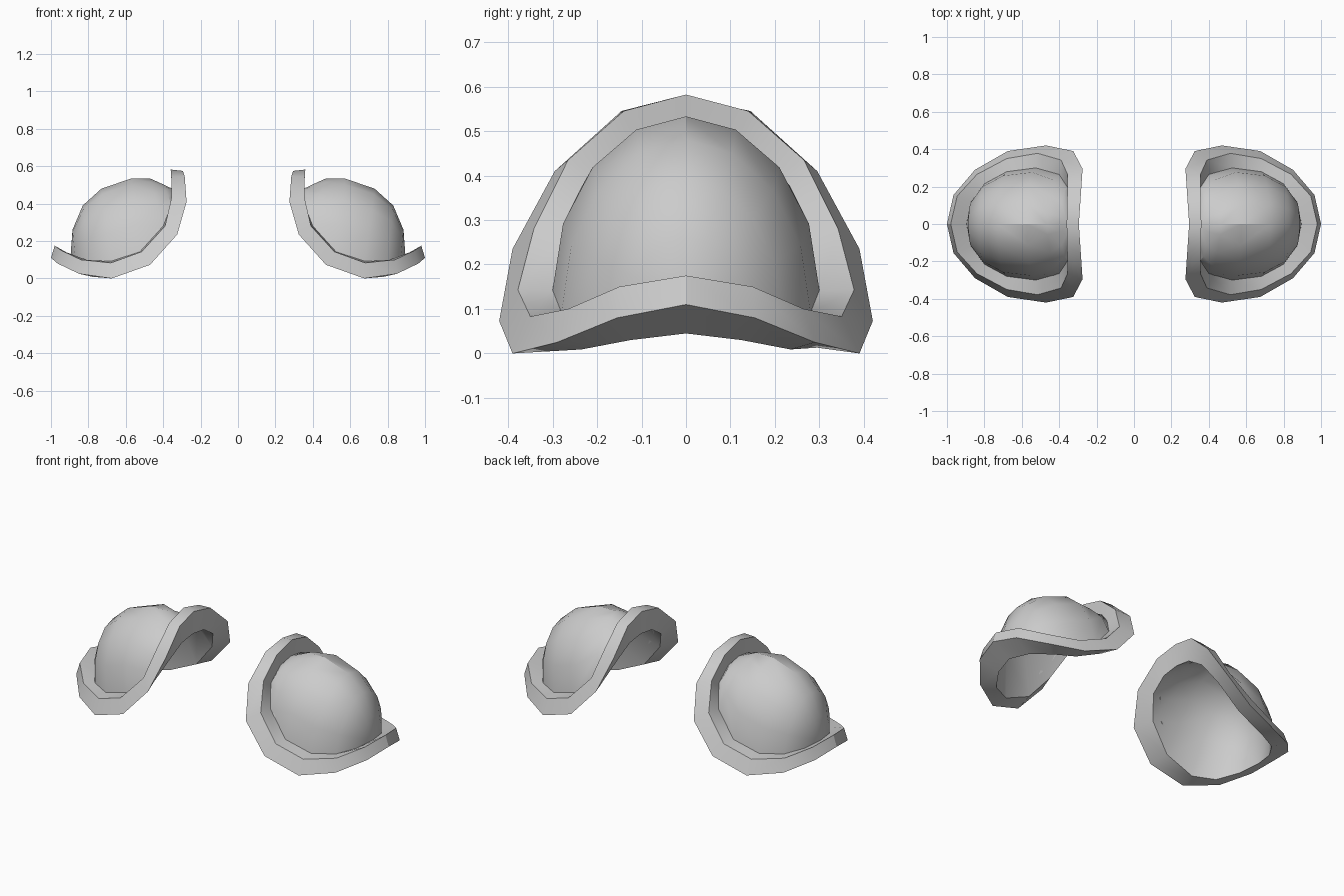
import bpy
import bmesh
import math
from mathutils import Vector

if "Cube" in bpy.data.objects:
    bpy.data.objects.remove(bpy.data.objects["Cube"])

grey = bpy.data.materials.new("plain_grey")
grey.diffuse_color = (0.6, 0.6, 0.6, 1)
grey.use_nodes = True
grey.node_tree.nodes["Principled BSDF"].inputs["Base Color"].default_value = grey.diffuse_color

# Half loops of the rim (y >= 0), from the outer arm side round to the neck side
OUTER_LOW = [(1.0, 0, .11), (.965, .155, .08), (.85, .29, .025), (.675, .39, 0), (.47, .42, .073),
             (.325, .39, .235), (.275, .295, .41), (.285, .145, .545), (.295, 0, .575)]
OUTER_TOP = [(.98, 0, .175), (.945, .15, .15), (.84, .265, .1), (.68, .35, .083), (.515, .378, .143),
             (.39, .342, .28), (.355, .265, .435), (.357, .14, .545), (.36, 0, .582)]
INNER_TOP = [(.895, 0, .122), (.87, .12, .112), (.80, .215, .095), (.68, .28, .092), (.525, .30, .142),
             (.40, .265, .28), (.355, .195, .395), (.35, .10, .46), (.35, 0, .48)]
INNER_LOW = [(.885, 0, .045), (.855, .125, .03), (.78, .235, .009), (.66, .295, .013), (.49, .305, .09),
             (.365, .275, .24), (.31, .205, .36), (.30, .105, .425), (.30, 0, .44)]
# Ridge of the dome along y = 0, as (x, z)
RIDGE = [(.895, .122), (.885, .26), (.83, .39), (.73, .48), (.575, .533),
         (.467, .533), (.40, .503), (.365, .486), (.35, .48)]


def full_loop(half):
    return half + [(x, -y, z) for x, y, z in half[-2:0:-1]]


def bridge(bm, a, b):
    n = len(a)
    for i in range(n):
        j = (i + 1) % n
        bm.faces.new((a[i], a[j], b[j], b[i]))


def dome(bm, half, ridge, border, steps=8):
    """Arched rows spanning from one side of the border loop to the other."""
    last = len(half) - 1
    rows = []
    for i, ((x, y, z), (rx, rz)) in enumerate(zip(half, ridge)):
        if i in (0, last):
            rows.append([border[i]])
            continue
        power = 1.6 if i > 4 else 1.03     # the neck end is more pointed
        row = [border[i]]
        for k in range(1, steps):
            c, s = math.cos(math.pi * k / steps), math.sin(math.pi * k / steps)
            w = math.copysign(abs(c) ** power, c)
            row.append(bm.verts.new((x + (rx - x) * s, y * w, z + (rz - z) * s)))
        rows.append(row + [border[-i]])
    for a, b in zip(rows, rows[1:]):
        for k in range(steps):
            quad = [a[min(k, len(a) - 1)], a[min(k + 1, len(a) - 1)],
                    b[min(k + 1, len(b) - 1)], b[min(k, len(b) - 1)]]
            bm.faces.new(list(dict.fromkeys(quad)))


# Rim: outer faces of the band swept round the pad
bm = bmesh.new()
loops = [[bm.verts.new(p) for p in full_loop(h)]
         for h in (INNER_TOP, OUTER_TOP, OUTER_LOW, INNER_LOW)]
for a, b in zip(loops, loops[1:]):
    bridge(bm, a, b)

# Dome outside, rising from the top of the rim
dome(bm, INNER_TOP, RIDGE, loops[0])

# Dome inside, slightly smaller, running straight down to the lower rim edge
centre = Vector((.61, 0, .27))
SHRINK = 0.965
inner_half = [tuple(centre + (Vector(p) - centre) * SHRINK) for p in INNER_TOP]
inner_ridge = [(centre.x + (x - centre.x) * SHRINK, centre.z + (z - centre.z) * SHRINK)
               for x, z in RIDGE]
dome(bm, inner_half, inner_ridge, loops[3])

bmesh.ops.recalc_face_normals(bm, faces=bm.faces)
me = bpy.data.meshes.new("shoulder_pads")
bm.to_mesh(me)
bm.free()
me.materials.append(grey)
pads = bpy.data.objects.new("shoulder_pads", me)
bpy.context.collection.objects.link(pads)

# The second pad is a mirror copy
pads.modifiers.new("other_side", 'MIRROR').use_axis = (True, False, False)
pads.select_set(True)
bpy.context.view_layer.objects.active = pads
bpy.ops.object.shade_smooth_by_angle(angle=math.radians(30))
